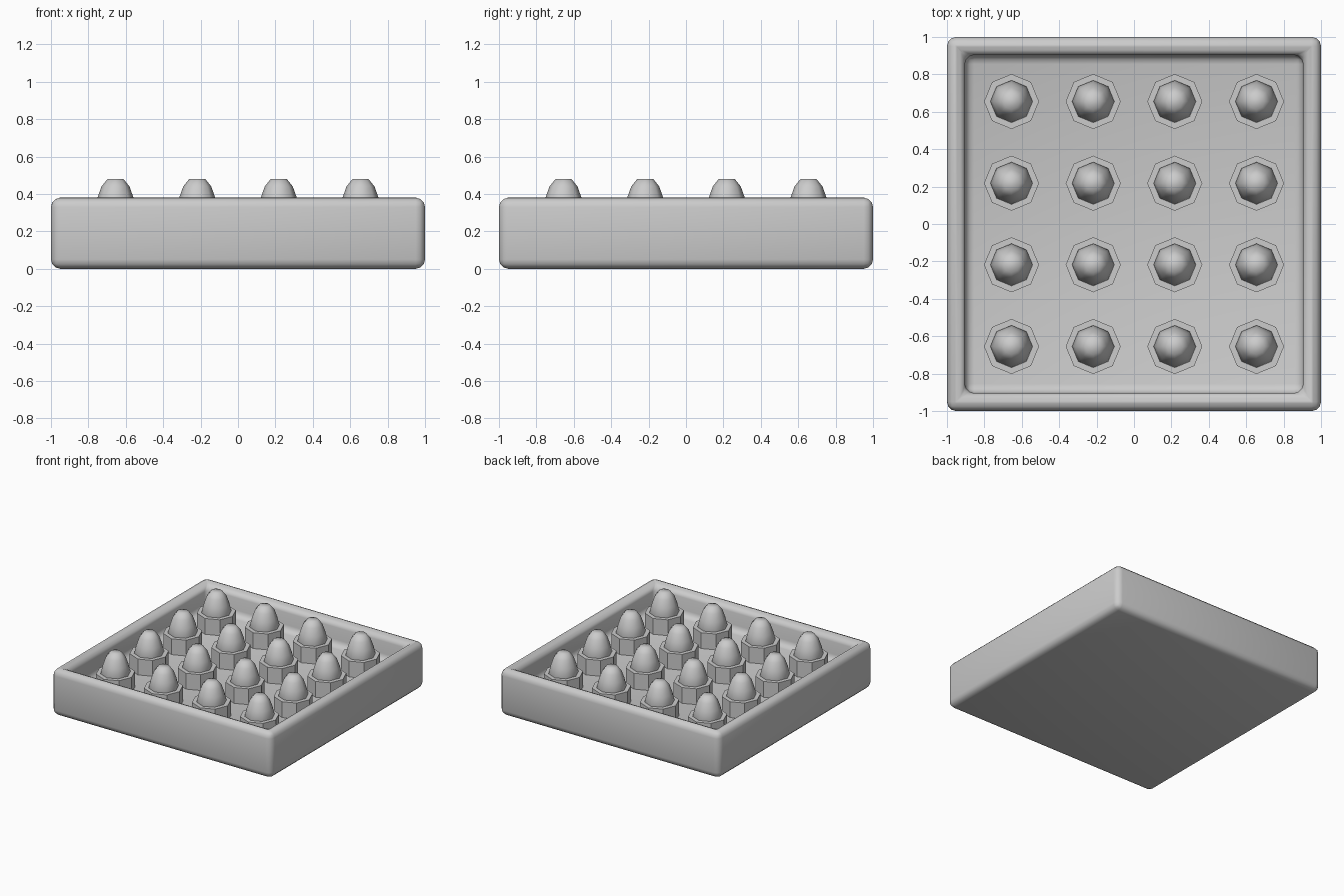
import bpy, bmesh, math

if "Cube" in bpy.data.objects:
    bpy.data.objects.remove(bpy.data.objects["Cube"])

FLOOR, RIM, CUP_TOP = 0.18, 0.38, 0.31


def make_object(name, bm, smooth):
    bmesh.ops.recalc_face_normals(bm, faces=bm.faces)
    for f in bm.faces:
        f.smooth = smooth
    me = bpy.data.meshes.new(name)
    bm.to_mesh(me)
    bm.free()
    ob = bpy.data.objects.new(name, me)
    bpy.context.collection.objects.link(ob)
    return ob


def lathe8(name, profile, smooth):
    # eight-sided solid from (radius, height) rings, capped at both ends
    bm = bmesh.new()
    rings = [[bm.verts.new((r * math.cos(i * math.pi / 4), r * math.sin(i * math.pi / 4), z))
              for i in range(8)] for r, z in profile]
    for a, b in zip(rings, rings[1:]):
        for i in range(8):
            j = (i + 1) % 8
            bm.faces.new((a[i], a[j], b[j], b[i]))
    bm.faces.new(rings[0])
    bm.faces.new(rings[-1])
    return make_object(name, bm, smooth)


# tray: box with sunken floor and rounded rim
bm = bmesh.new()
bmesh.ops.create_cube(bm, size=1)
for v in bm.verts:
    v.co = (v.co.x * 2, v.co.y * 2, (v.co.z + 0.5) * RIM)
top = max(bm.faces, key=lambda f: f.calc_center_median().z)
bmesh.ops.inset_region(bm, faces=[top], thickness=0.135)
new = bmesh.ops.extrude_discrete_faces(bm, faces=[top])["faces"][0]
for v in new.verts:
    v.co.z = FLOOR


def is_rounded(e):
    a, b = (v.co for v in e.verts)
    if min(a.z, b.z) < FLOOR + 0.01 and max(abs(a.x), abs(b.x)) < 0.9:
        return False
    diagonal = abs(a.x - b.x) > 0.01 and abs(a.x - b.x) < 0.5
    return not diagonal


bmesh.ops.bevel(bm, geom=[e for e in bm.edges if is_rounded(e)], offset=0.05,
                offset_type='OFFSET', segments=3, profile=0.5, affect='EDGES')
tray = make_object("tray", bm, False)
bpy.context.view_layer.objects.active = tray
tray.select_set(True)
bpy.ops.object.shade_smooth_by_angle(angle=math.radians(40))

# octagonal cups, each holding an egg
cup = lathe8("cup", [(0.147, FLOOR - 0.02), (0.147, CUP_TOP)], False)
egg = lathe8("egg", [(0.05, 0.21), (0.095, 0.25), (0.113, 0.31), (0.097, 0.378),
                     (0.075, 0.44), (0.043, 0.48)], True)
spots = [-0.655, -0.218, 0.218, 0.655]
for k, (x, y) in enumerate((x, y) for x in spots for y in spots):
    for part in (cup, egg):
        ob = part
        if k:
            ob = bpy.data.objects.new(f"{part.name}_{k + 1}", part.data)
            bpy.context.collection.objects.link(ob)
        ob.location = (x, y, 0)
